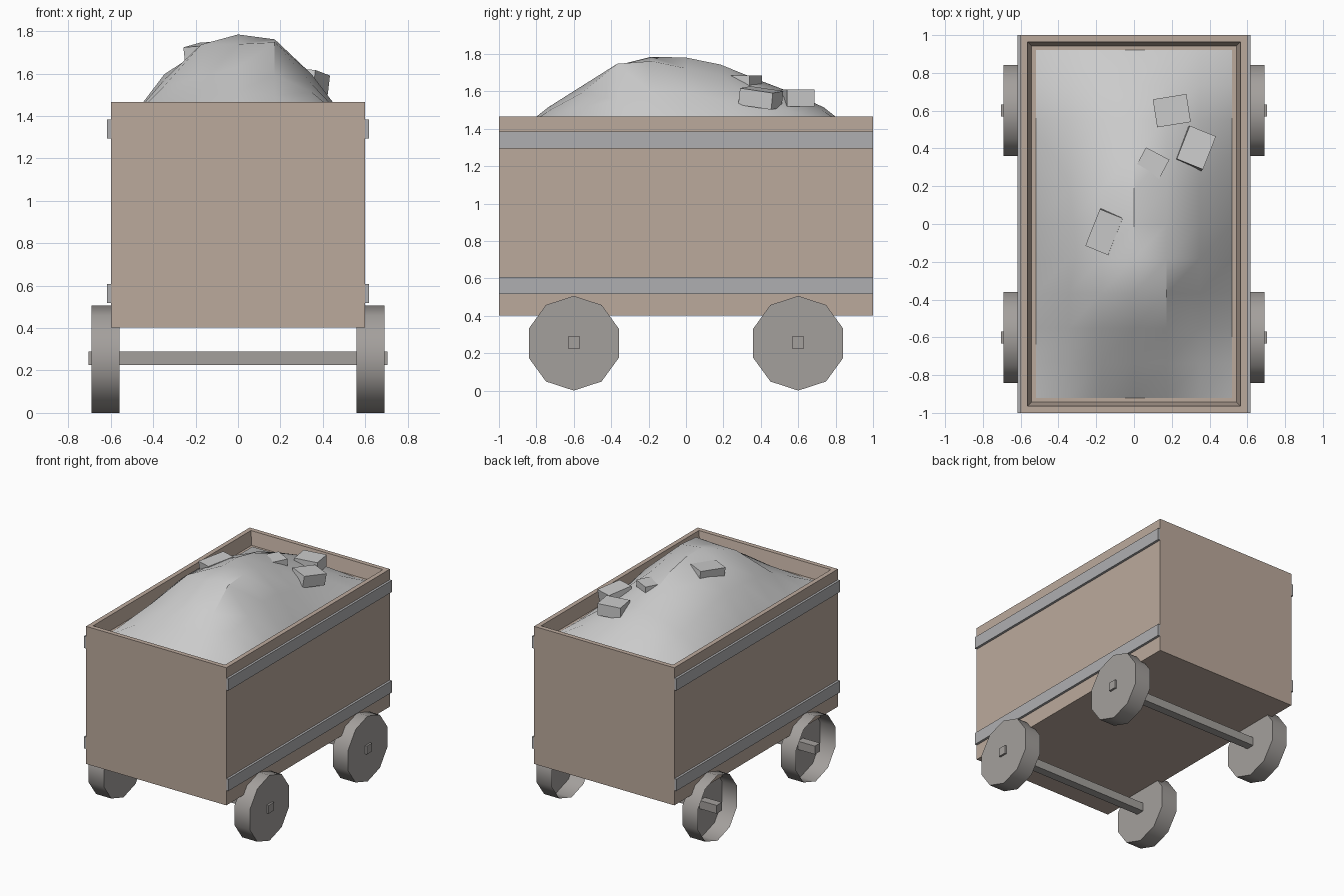
import bpy, bmesh, math
from mathutils import Matrix, Euler

if "Cube" in bpy.data.objects:
    bpy.data.objects.remove(bpy.data.objects["Cube"])


def material(name, rgb):
    m = bpy.data.materials.new(name)
    m.diffuse_color = (*rgb, 1)
    m.use_nodes = True
    m.node_tree.nodes["Principled BSDF"].inputs["Base Color"].default_value = m.diffuse_color
    return m


WOOD = material("wood", (0.50, 0.40, 0.335))
METAL = material("metal", (0.43, 0.43, 0.44))
WHEEL = material("wheel_metal", (0.37, 0.35, 0.335))


def finish(name, bm, mat=None, smooth=None):
    me = bpy.data.meshes.new(name)
    bm.to_mesh(me)
    bm.free()
    ob = bpy.data.objects.new(name, me)
    bpy.context.collection.objects.link(ob)
    if mat:
        me.materials.append(mat)
    if smooth:
        bpy.ops.object.select_all(action='DESELECT')
        ob.select_set(True)
        bpy.context.view_layer.objects.active = ob
        bpy.ops.object.shade_smooth_by_angle(angle=math.radians(smooth))
    return ob


def cube(center, size, rot=(0, 0, 0)):
    bm = bmesh.new()
    mat = (Matrix.Translation(center) @ Euler([math.radians(a) for a in rot]).to_matrix().to_4x4()
           @ Matrix.Diagonal((*size, 1)))
    bmesh.ops.create_cube(bm, size=1, matrix=mat)
    return bm


# Wagon box with a rim and a tapered recess
bm = cube((0, 0, 0.934), (1.2, 2, 1.064))
bm.faces.ensure_lookup_table()
top = max(bm.faces, key=lambda f: f.calc_center_median().z)
bmesh.ops.inset_region(bm, faces=[top], thickness=0.05)
bmesh.ops.inset_region(bm, faces=[top], thickness=0.03)
for v in top.verts:
    v.co.z = 1.365
finish("wagon_box", bm, WOOD)

# Side bands
for side, sx in (("left", -1), ("right", 1)):
    for level, z in (("lower", 0.563), ("upper", 1.339)):
        finish(f"{level}_band_{side}", cube((sx * 0.606, 0, z), (0.024, 2, 0.091)), METAL)

# Axles and ten-sided wheels, open on their left face
R, CZ = 0.253, 0.2535
for end, y in (("front", -0.6), ("back", 0.6)):
    finish(f"{end}_axle", cube((0, y, 0.257), (1.41, 0.064, 0.064)), WHEEL)
    for side, x in (("left", -0.625), ("right", 0.625)):
        bm = bmesh.new()
        rings = []
        for dx in (-0.065, 0.065):
            rings.append([bm.verts.new((x + dx, y + R * math.sin(i * math.tau / 10),
                                        CZ + R * math.cos(i * math.tau / 10))) for i in range(10)])
        inner, outer = rings
        for i in range(10):
            j = (i + 1) % 10
            bm.faces.new((inner[i], outer[i], outer[j], inner[j]))
        bm.faces.new(outer[::-1])
        bm.normal_update()
        if bm.faces[:][-1].normal.x < 0:
            bmesh.ops.reverse_faces(bm, faces=bm.faces[:])
        finish(f"{end}_wheel_{side}", bm, WHEEL, 40)

# Heaped load: height profiles across and along the wagon, with a few bumps
HX = (0, .55, .82, 1, .86, .55, 0)
HY = (0, .35, .63, .89, 1, .99, .90, .72, .55, .35, 0)
BUMPS = {(2, 3): 0.065, (4, 3): 0.06, (4, 4): 0.035, (5, 3): -0.02, (5, 6): -0.02, (1, 2): 0.03}
bm = bmesh.new()
grid = [[bm.verts.new((-0.52 + i * 1.04 / 6, -0.92 + j * 1.84 / 10,
                       1.37 + 0.415 * hx * hy + BUMPS.get((i, j), 0)))
         for j, hy in enumerate(HY)] for i, hx in enumerate(HX)]
for i in range(6):
    for j in range(10):
        bm.faces.new((grid[i][j], grid[i + 1][j], grid[i + 1][j + 1], grid[i][j + 1]))
finish("load_heap", bm, None, 30)

# Loose chunks on the heap: centre, size, rotation
CHUNKS = [
    ((0.20, 0.60, 1.565), (0.18, 0.15, 0.09), (0, 0, 9)),
    ((0.325, 0.40, 1.565), (0.15, 0.19, 0.09), (-8, 4, -22)),
    ((0.097, 0.32, 1.65), (0.14, 0.12, 0.07), (0, 0, -28)),
    ((-0.155, -0.04, 1.70), (0.13, 0.21, 0.08), (6, -4, -22)),
]
for n, (c, s, r) in enumerate(CHUNKS, 1):
    finish(f"loose_chunk_{n}", cube(c, s, r))
